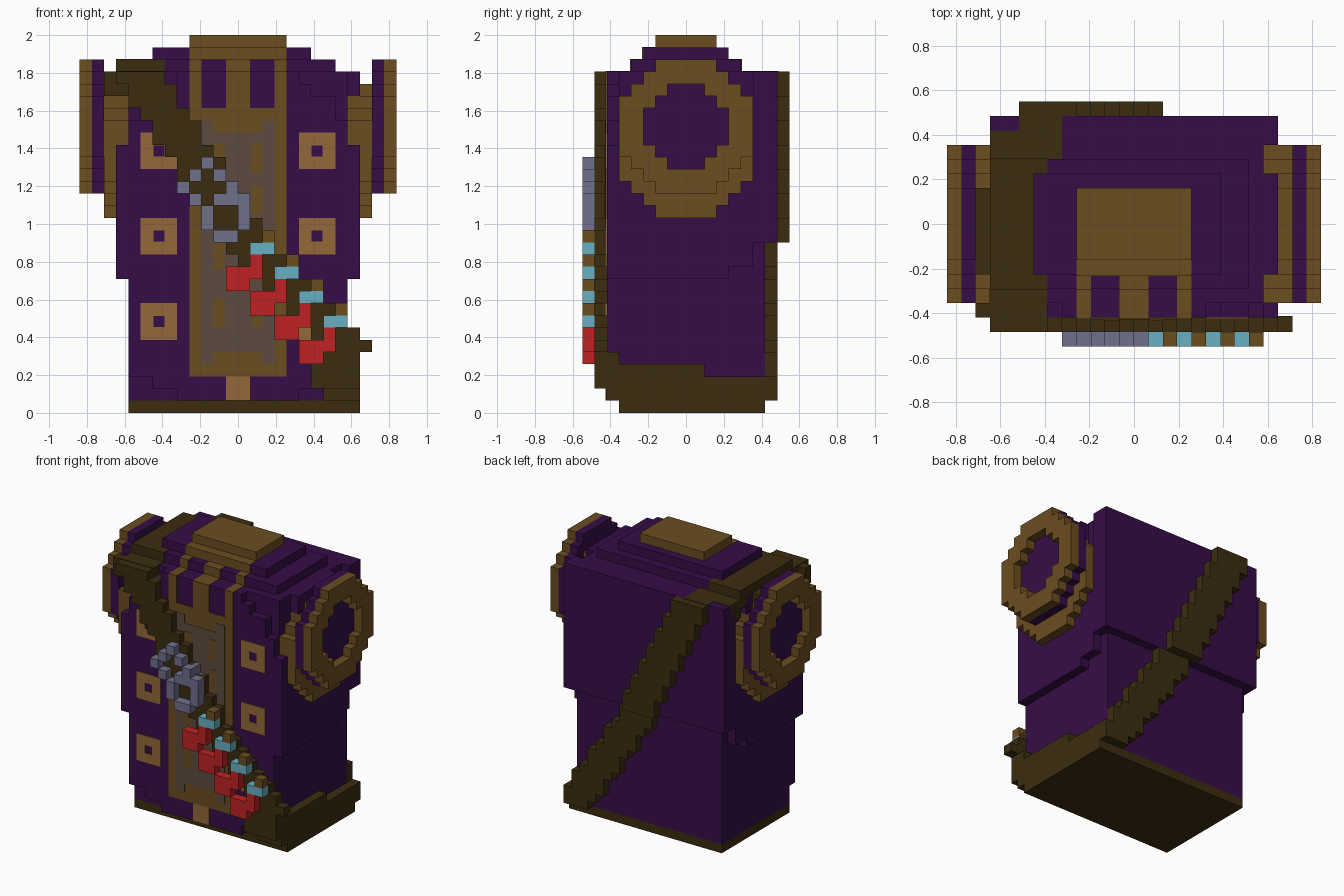
import bpy, bmesh

cube = bpy.data.objects.get("Cube")
if cube:
    bpy.data.objects.remove(cube, do_unlink=True)

U = 2 / 31  # one block


def material(name, rgb):
    lin = [((c / 255 + 0.055) / 1.055) ** 2.4 if c > 10 else c / 255 / 12.92 for c in rgb]
    m = bpy.data.materials.new(name)
    m.use_nodes = True
    m.diffuse_color = (*lin, 1)
    m.node_tree.nodes["Principled BSDF"].inputs["Base Color"].default_value = (*lin, 1)
    return m


PURPLE = material("purple cloth", (54, 13, 71))
GOLD = material("dull gold", (107, 77, 32))
TAN = material("tan", (148, 104, 56))
LEATHER = material("dark leather", (60, 44, 16))
STEEL = material("steel", (112, 112, 140))
RED = material("red liquid", (190, 34, 36))
CYAN = material("cyan glass", (104, 175, 192))
PANEL = material("grey brown panel", (92, 75, 62))


def part(name, mat, boxes):
    """One object made of boxes (x0, x1, y0, y1, z0, z1) in block units."""
    bm = bmesh.new()
    for x0, x1, y0, y1, z0, z1 in boxes:
        v = [bm.verts.new((x * U, y * U, z * U)) for x in (x0, x1) for y in (y0, y1) for z in (z0, z1)]
        for f in ((0, 1, 3, 2), (4, 6, 7, 5), (0, 4, 5, 1), (2, 3, 7, 6), (0, 2, 6, 4), (1, 5, 7, 3)):
            bm.faces.new([v[i] for i in f])
    bmesh.ops.recalc_face_normals(bm, faces=bm.faces)
    me = bpy.data.meshes.new(name)
    bm.to_mesh(me)
    bm.free()
    me.materials.append(mat)
    ob = bpy.data.objects.new(name, me)
    bpy.context.collection.objects.link(ob)
    return ob


def mirror(boxes):
    return boxes + [(-b[1], -b[0], *b[2:]) for b in boxes]


# Torso: lower coat with stepped front hem, wider upper coat with stepped overhang
part("lower_coat", PURPLE, [(-9, 9, -5.5, 6.5, 1, 14), (-9, 9, -6.5, -5.5, 3, 11),
                            (-7, 7, -6.5, -5.5, 2, 3), (-5, 5, -6.5, -5.5, 1, 2)])
part("upper_coat", PURPLE, [(-10, 10, -6.5, 3.5, 11, 22), (-10, 10, 3.5, 5.5, 12, 22),
                            (-10, 10, 5.5, 7.5, 14, 28), (-9, 9, -5.5, 5.5, 22, 28),
                            (-9, 9, -6.5, -5.5, 22, 24), (-8, 8, -6.5, -5.5, 24, 26),
                            (-6, 6, -6.5, -5.5, 26, 27), (-5, 5, -6.5, -5.5, 27, 28)])
part("shoulder_steps", PURPLE, [(-8, 8, -4.5, 4.5, 28, 29), (-7, 6, -3.5, 3.5, 29, 30)]
     + mirror([(8, 10, -3.5, 3.5, 26, 28)]))
part("base", LEATHER, [(-9, 10, -5.5, 6.5, 0, 1)])

# Collar and front panel
part("collar", GOLD, [(-4, 4, -2.5, 2.5, 30, 31), (-4, 4, -3.6, -2.5, 29, 30.02)])
columns = [(-4, -3), (-1, 1), (3, 4)]
part("front_panel", GOLD, [(-4, 4, -6.6, -6.4, 3, 25)]
     + [(a, b, -6.6, -4.4, 25, 28.05) for a, b in columns]
     + [(a, b, -4.6, -3.4, 28, 29.05) for a, b in columns])
part("panel_inlay", PANEL, [(-2, 2, -6.65, -6.55, 5, 23)]
     + mirror([(2, 3, -6.65, -6.55, 4, 24)]))
part("panel_slots", GOLD, mirror([(1.1, 2, -6.7, -6.6, z, z + 2.4) for z in (7, 11.8, 16.3, 19.7)]))
part("bottom_tab", TAN, [(-1, 1, -6.6, -5.4, 1, 3)])

# Square coat fasteners with a small opening
frames = []
for z in (6, 13, 20):
    frames += [(5, 6.05, -6.6, -6.4, z, z + 3), (6.95, 8, -6.6, -6.4, z, z + 3),
               (6.05, 6.95, -6.6, -6.4, z, z + 1.05), (6.05, 6.95, -6.6, -6.4, z + 1.95, z + 3)]
part("fasteners", TAN, mirror(frames))

# Round sleeve ends
OUTER = [2.5, 3.5, 4.5] + [5.5] * 5 + [4.5, 3.5, 2.5]
HOLE = [0, 0, 1.5, 2.5, 3.5, 3.5, 3.5, 2.5, 1.5, 0, 0]


def disc(x0, x1, z, hole=False):
    out = []
    for i, w in enumerate(OUTER):
        h = HOLE[i] if hole else 0
        spans = [(-w, -h), (h, w)] if h else [(-w, w)]
        out += [(x0, x1, a, b, z + i, z + i + 1) for a, b in spans]
    return out


for side, s in (("left", 1), ("right", -1)):
    def flip(boxes):
        return [(min(s * b[0], s * b[1]), max(s * b[0], s * b[1]), *b[2:]) for b in boxes]
    part(side + "_sleeve_rim", GOLD, flip(disc(12, 13, 18, True)))
    part(side + "_sleeve_disc", PURPLE, flip(disc(11, 12, 18)))
    part(side + "_sleeve_band", GOLD, flip(disc(9, 11, 16)))

# Strap across the front, over the right shoulder, down the back and round the left hem
front = []
for z in range(5, 28):
    x = round(12 - z + max(0, z - 12) / 3)
    front.append((x, x + 4, -7.5, -6.4 if z < 24 else -5.4, z, z + 1))
front[-1] = (-10, -6, -7.5, -5.4, 27, 28)
part("front_strap", LEATHER, front)
part("shoulder_strap", LEATHER, [(-10, -6, -4.6, 4.6, 27, 29.05), (-11, -9, -3.5, 2.5, 27, 28),
                                 (-10.05, -6, -6.5, -4.5, 26, 28.05), (-8, -5, 4.5, 7.6, 27, 28.05),
                                 (-11, -9, -6.5, -5.5, 26, 28), (-10, -8, 4.5, 6.5, 26, 28.05)])
back = []
for z in range(2, 28):
    if z >= 14:
        x = round(-2 - (z - 14) * 0.46)
        back.append((x, x + 4, 7.4, 8.5, z, z + 1))
    else:
        x = round(6 - (z - 2) * 0.67)
        back.append((x, x + 4, 6.4, 7.5, z, z + 1))
part("back_strap", LEATHER, back)
part("hem_strap", LEATHER, [(8.9, 10, -6.5, 1.5, 1, 4), (8.9, 10, 1.5, 7.5, 1, 3),
                            (8.9, 10, -5.5, 6.5, 0, 1), (7, 10, 6.4, 7.5, 1, 2),
                            (6, 10, -7.5, -5.4, 2, 4), (7, 10, -7.5, -5.5, 4, 5),
                            (7, 10, -6.55, -5.4, 1, 2)])

# Linked buckles
cells = [(-3, 20), (-4, 19), (-2, 19), (-5, 18), (-1, 18), (-4, 17), (-2, 17), (-1, 17), (0, 17),
         (-3, 16), (0, 16), (-3, 15), (0, 15), (-2, 14), (-1, 14)]
part("buckles", STEEL, [(x, x + 1, -8.5, -6.6 if z in (17, 18) else -7.5, z, z + 1) for x, z in cells])
part("buckle_backing", LEATHER, [(-4, -1, -7.5, -6.5, 17, 20), (-3, 2, -7.5, -6.5, 15, 16),
                                 (-2, 3, -7.5, -6.5, 14, 15)])

# Four vials along the strap
for i in range(4):
    x, z = 2 * i, -2 * i
    part(f"vial_cork_{i + 1}", GOLD, [(x + 2, x + 3, -8.5, -7.5, z + 14, z + 15)])
    part(f"vial_neck_{i + 1}", CYAN, [(x + 1, x + 3, -8.5, -7.5, z + 13, z + 14)])
    part(f"vial_liquid_{i + 1}", RED, [(x + 1, x + 2, -8.5, -7.5, z + 12, z + 13),
                                       (x - 1, x + 2, -8.5, -7.5, z + 11, z + 12),
                                       (x - 1, x + 1, -8.5, -7.5, z + 10, z + 11)])
